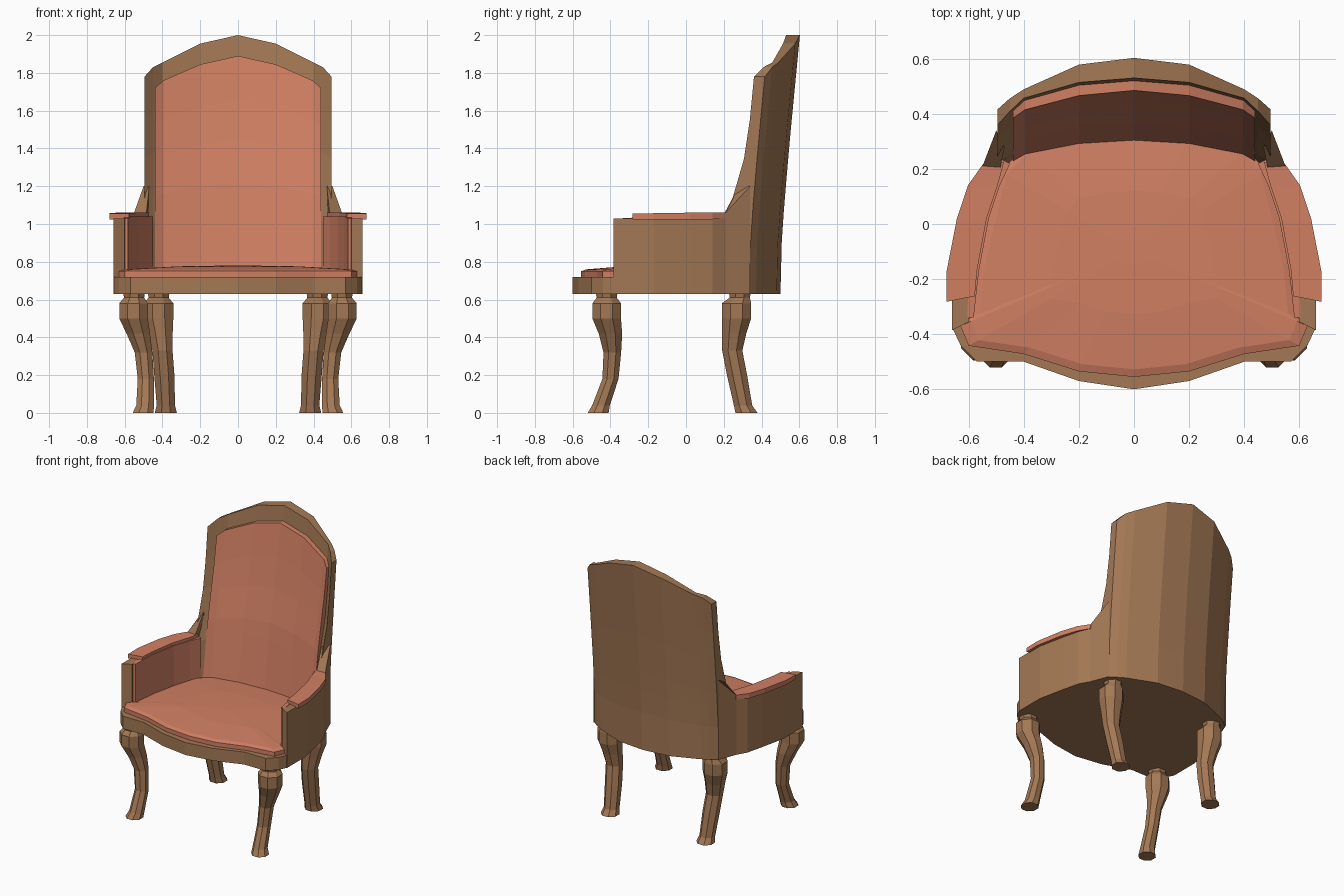
import bpy, bmesh, math


def material(name, rgb):
    m = bpy.data.materials.new(name)
    m.diffuse_color = (*rgb, 1)
    return m


WOOD = material("brown wood", (0.37, 0.19, 0.09))
FABRIC = material("coral fabric", (0.64, 0.215, 0.125))


def loft(name, rings, mat, mirror=False):
    """Skin a list of equal-length closed rings and cap both ends."""
    bm = bmesh.new()
    vs = [[bm.verts.new(p) for p in r] for r in rings]
    n = len(rings[0])
    for a, b in zip(vs, vs[1:]):
        for i in range(n):
            j = (i + 1) % n
            bm.faces.new((a[i], a[j], b[j], b[i]))
    bm.faces.new(vs[0])
    bm.faces.new(vs[-1])
    bmesh.ops.recalc_face_normals(bm, faces=bm.faces)
    me = bpy.data.meshes.new(name)
    bm.to_mesh(me)
    bm.free()
    me.materials.append(mat)
    ob = bpy.data.objects.new(name, me)
    bpy.context.collection.objects.link(ob)
    if mirror:
        ob.modifiers.new("mirror", 'MIRROR').use_mirror_merge = False
    return ob


def lerp(table, t):
    """Piecewise linear lookup in [(t, value), ...]."""
    for (a, u), (b, v) in zip(table, table[1:]):
        if t <= b:
            return u + (v - u) * max(0, (t - a) / (b - a))
    return table[-1][1]


def both_sides(half):
    """Closed outline from right-half points running front centre to back centre."""
    return half + [(-x, y) for x, y in reversed(half) if x > 0]


def curved_panel(name, columns, z0, front, rear, mat):
    """Panel lofted across x; column = (x, top z, front offset, rear offset)."""
    cols = [(-x, *c) for x, *c in reversed(columns) if x > 0] + columns
    ts = (0, 0.2, 0.32, 0.42, 0.62, 0.8, 1)
    rings = []
    for x, top, df, dr in cols:
        zs = [z0 + (top - z0) * t for t in ts]
        rings.append([(x, lerp(front, z) + df, z) for z in zs]
                     + [(x, lerp(rear, z) + dr, z) for z in reversed(zs)])
    return loft(name, rings, mat)


# back frame: curved, leaning shell with an arched top
FRAME_FRONT = [(0.63, 0.32), (0.75, 0.33), (1.06, 0.365), (1.2, 0.43),
               (1.47, 0.48), (1.78, 0.51), (2, 0.53)]
FRAME_REAR = [(0.63, 0.5), (0.8, 0.5), (1.1, 0.52), (1.45, 0.55), (2, 0.603)]
curved_panel("back_frame",
             [(0, 2, 0, 0), (0.2, 1.955, -0.012, -0.02), (0.4, 1.855, -0.06, -0.1),
              (0.45, 1.83, -0.105, -0.13), (0.495, 1.78, -0.15, -0.165)],
             0.63, FRAME_FRONT, FRAME_REAR, WOOD)

# back cushion: shallower curve, proud of the frame
CUSHION_FRONT = [(0.73, 0.3), (1.2, 0.365), (1.5, 0.425), (1.89, 0.485)]
CUSHION_REAR = [(z, y + 0.02) for z, y in FRAME_FRONT]
curved_panel("back_cushion",
             [(0, 1.89, 0, 0), (0.2, 1.845, -0.012, 0), (0.395, 1.76, -0.05, -0.05),
              (0.44, 1.72, -0.075, -0.1)],
             0.73, CUSHION_FRONT, CUSHION_REAR, FABRIC)

# seat rail with a bowed front
rail = both_sides([(0, -0.6), (0.2, -0.57), (0.4, -0.5), (0.57, -0.5), (0.63, -0.44),
                   (0.658, -0.38), (0.65, -0.17), (0.61, 0.02), (0.58, 0.13),
                   (0.53, 0.21), (0.48, 0.33), (0.39, 0.39), (0.2, 0.47), (0, 0.49)])
loft("seat_rail", [[(x, y, z) for x, y in rail] for z in (0.63, 0.72)], WOOD)

# seat cushion, gently crowned
seat = both_sides([(0, -0.555), (0.2, -0.535), (0.4, -0.472), (0.6, -0.442), (0.63, -0.37),
                   (0.595, -0.34), (0.575, -0.15), (0.54, 0.0), (0.49, 0.2),
                   (0.41, 0.28), (0.2, 0.33), (0, 0.34)])
levels = [(1, 0.72), (1, 0.75), (0.94, 0.76), (0.5, 0.776), (0.1, 0.78)]
loft("seat_cushion", [[(x * s, (y + 0.1) * s - 0.1, z) for x, y in seat] for s, z in levels],
     FABRIC)


def rail_strip(name, stations, mat):
    """Strip along an arm; station = (outer xy, inner xy, bottom z, top z)."""
    return loft(name, [[(*o, lo), (*o, hi), (*i, hi), (*i, lo)]
                       for o, i, lo, hi in stations], mat, True)


# wooden arms, rising into the back at the rear
rail_strip("arm", [
    ((0.66, -0.385), (0.6, -0.355), 0.63, 1.03),
    ((0.66, -0.17), (0.585, -0.17), 0.63, 1.03),
    ((0.62, 0.02), (0.55, 0.02), 0.63, 1.03),
    ((0.59, 0.14), (0.51, 0.14), 0.63, 1.03),
    ((0.55, 0.21), (0.485, 0.205), 0.63, 1.06),
    ((0.5, 0.34), (0.47, 0.28), 0.63, 1.2)], WOOD)

# padded inner face of the arms
rail_strip("arm_lining", [
    ((0.605, -0.34), (0.582, -0.34), 0.72, 1.03),
    ((0.6, -0.17), (0.563, -0.17), 0.72, 1.04),
    ((0.56, 0.02), (0.527, 0.02), 0.72, 1.04),
    ((0.52, 0.14), (0.487, 0.14), 0.72, 1.04),
    ((0.49, 0.24), (0.45, 0.22), 0.72, 1.04)], FABRIC)

# arm pads
rail_strip("arm_pad", [
    ((0.68, -0.282), (0.578, -0.262), 1.025, 1.055),
    ((0.68, -0.17), (0.57, -0.17), 1.025, 1.057),
    ((0.643, 0.02), (0.535, 0.02), 1.025, 1.06),
    ((0.603, 0.14), (0.495, 0.14), 1.025, 1.06),
    ((0.55, 0.215), (0.472, 0.225), 1.03, 1.062)], FABRIC)


def leg(name, sections):
    """Octagonal leg; section = (x, y, z, radius)."""
    angles = [math.radians(22.5 + 45 * k) for k in range(8)]
    loft(name, [[(x + 1.05 * r * math.cos(a), y + 1.05 * r * math.sin(a), z) for a in angles]
                for x, y, z, r in sections], WOOD, True)


# cabriole legs
leg("front_leg", [
    (0.502, -0.465, 0, 0.057), (0.492, -0.45, 0.04, 0.048), (0.488, -0.4, 0.18, 0.044),
    (0.5, -0.39, 0.32, 0.048), (0.528, -0.4, 0.42, 0.064), (0.553, -0.42, 0.5, 0.078),
    (0.553, -0.42, 0.58, 0.078), (0.55, -0.42, 0.61, 0.055), (0.55, -0.42, 0.64, 0.06)])
leg("back_leg", [
    (0.382, 0.32, 0, 0.06), (0.382, 0.302, 0.04, 0.05), (0.39, 0.27, 0.2, 0.055),
    (0.4, 0.245, 0.33, 0.055), (0.41, 0.255, 0.42, 0.066), (0.42, 0.267, 0.5, 0.08),
    (0.42, 0.267, 0.58, 0.08), (0.42, 0.285, 0.61, 0.055), (0.42, 0.285, 0.64, 0.06)])
